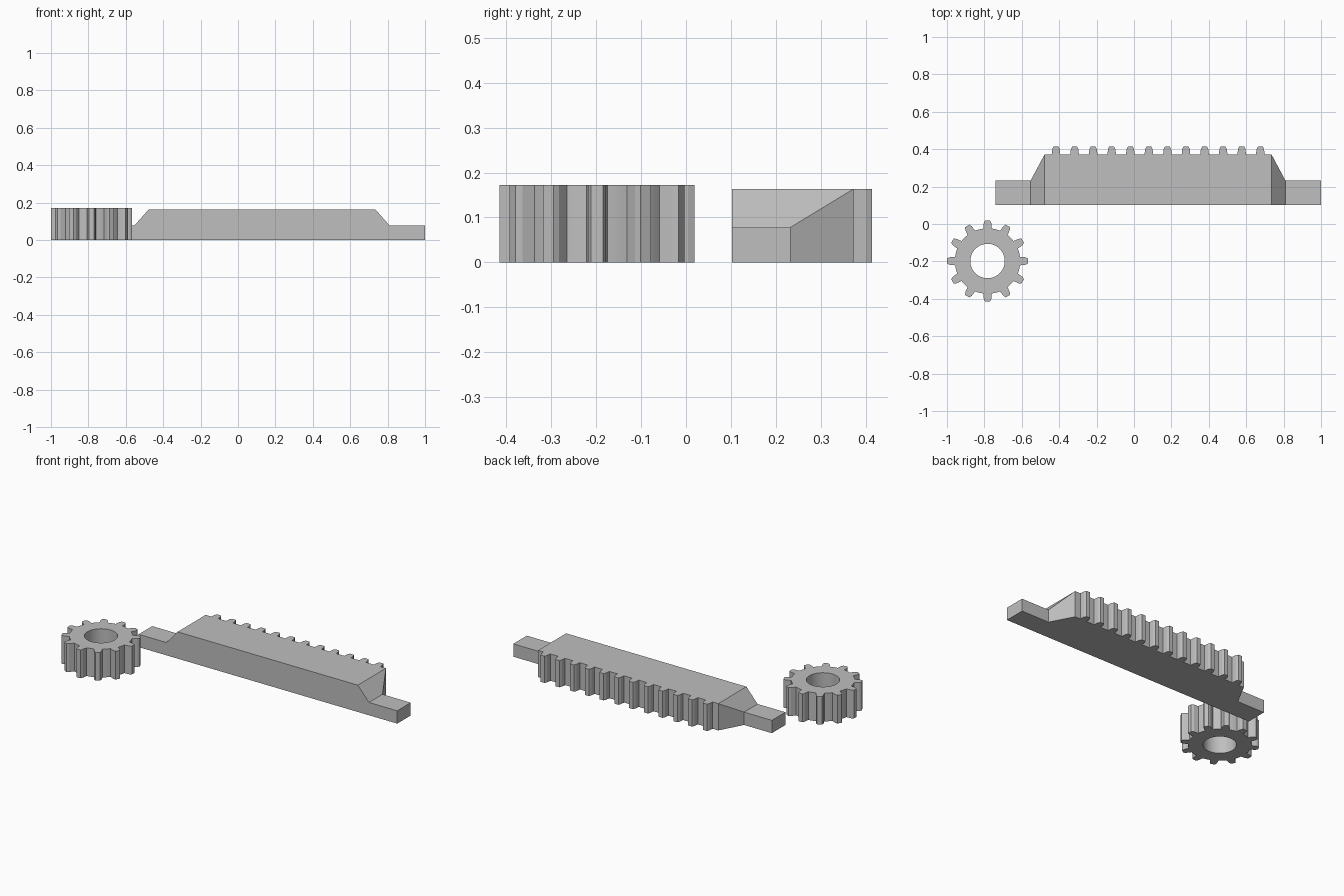
import bpy, bmesh, math
from mathutils import Matrix

if "Cube" in bpy.data.objects:
    bpy.data.objects.remove(bpy.data.objects["Cube"])

grey = bpy.data.materials.new("plain grey")
grey.diffuse_color = (0.52, 0.52, 0.52, 1)
grey.use_nodes = True
grey.node_tree.nodes["Principled BSDF"].inputs["Base Color"].default_value = grey.diffuse_color

GEAR_H, RACK_H = 0.172, 0.163


def make(name, bm):
    bmesh.ops.recalc_face_normals(bm, faces=bm.faces[:])
    me = bpy.data.meshes.new(name)
    bm.to_mesh(me)
    bm.free()
    ob = bpy.data.objects.new(name, me)
    bpy.context.collection.objects.link(ob)
    me.materials.append(grey)
    return ob


def loft(name, sections):
    """Skin a list of equal-length closed rings and cap both ends."""
    bm = bmesh.new()
    rings = [[bm.verts.new(p) for p in ring] for ring in sections]
    n = len(rings[0])
    for a, b in zip(rings, rings[1:]):
        for i in range(n):
            j = (i + 1) % n
            bm.faces.new((a[i], a[j], b[j], b[i]))
    bm.faces.new(rings[0])
    bm.faces.new(rings[-1])
    return make(name, bm)


# Tooth outline: (sideways offset, height above the root)
TOOTH = [(-0.023, 0.0), (-0.020, 0.028), (-0.013, 0.042),
         (0.013, 0.042), (0.020, 0.028), (0.023, 0.0)]

# Pinion: outline of twelve teeth joined by root arcs, with a round bore
CX, CY, ROOT, BORE, TEETH = -0.783, -0.198, 0.175, 0.092, 12
outline = []
for k in range(TEETH):
    a = 2 * math.pi * k / TEETH
    rot = Matrix.Rotation(a, 2)
    for s, h in TOOTH:
        r = math.sqrt(ROOT**2 - s * s) if h == 0 else ROOT + h
        outline.append((r * math.cos(a) - s * math.sin(a),
                        r * math.sin(a) + s * math.cos(a)))
    half = math.asin(0.023 / ROOT)
    for t in (1 / 3, 2 / 3):
        g = a + half + t * (2 * math.pi / TEETH - 2 * half)
        outline.append((ROOT * math.cos(g), ROOT * math.sin(g)))

N = len(outline)
bore = []
start = math.atan2(outline[0][1], outline[0][0])
for i in range(N):
    g = math.atan2(outline[i][1], outline[i][0])
    bore.append((BORE * math.cos(g), BORE * math.sin(g)))

bm = bmesh.new()
loops = []
for ring, z in ((outline, 0), (outline, GEAR_H), (bore, GEAR_H), (bore, 0)):
    loops.append([bm.verts.new((CX + x, CY + y, z)) for x, y in ring])
for q in range(4):
    a, b = loops[q], loops[(q + 1) % 4]
    for i in range(N):
        j = (i + 1) % N
        f = bm.faces.new((a[i], a[j], b[j], b[i]))
        f.smooth = q == 2          # only the bore wall is rounded
pinion = make("pinion_gear", bm)
bpy.context.view_layer.objects.active = pinion
pinion.select_set(True)
bpy.ops.object.shade_smooth_by_angle(angle=math.radians(20))

# Rack bar: slim end handles flaring up into the thick toothed body
Y0 = 0.102
stations = [(-0.74, 0.232, 0.078), (-0.553, 0.232, 0.078),
            (-0.478, 0.372, RACK_H), (0.735, 0.372, RACK_H),
            (0.81, 0.232, 0.078), (1.0, 0.232, 0.078)]
loft("rack_bar", [[(x, Y0, 0), (x, y, 0), (x, y, z), (x, Y0, z)]
                  for x, y, z in stations])

# Rack teeth: evenly spaced along the back face
for k in range(12):
    x0 = -0.417 + k * 0.0993
    ring = [(x0 + s, 0.372 + h) for s, h in TOOTH]
    loft(f"rack_tooth_{k + 1}", [[(x, y, z) for x, y in ring] for z in (0, RACK_H)])
